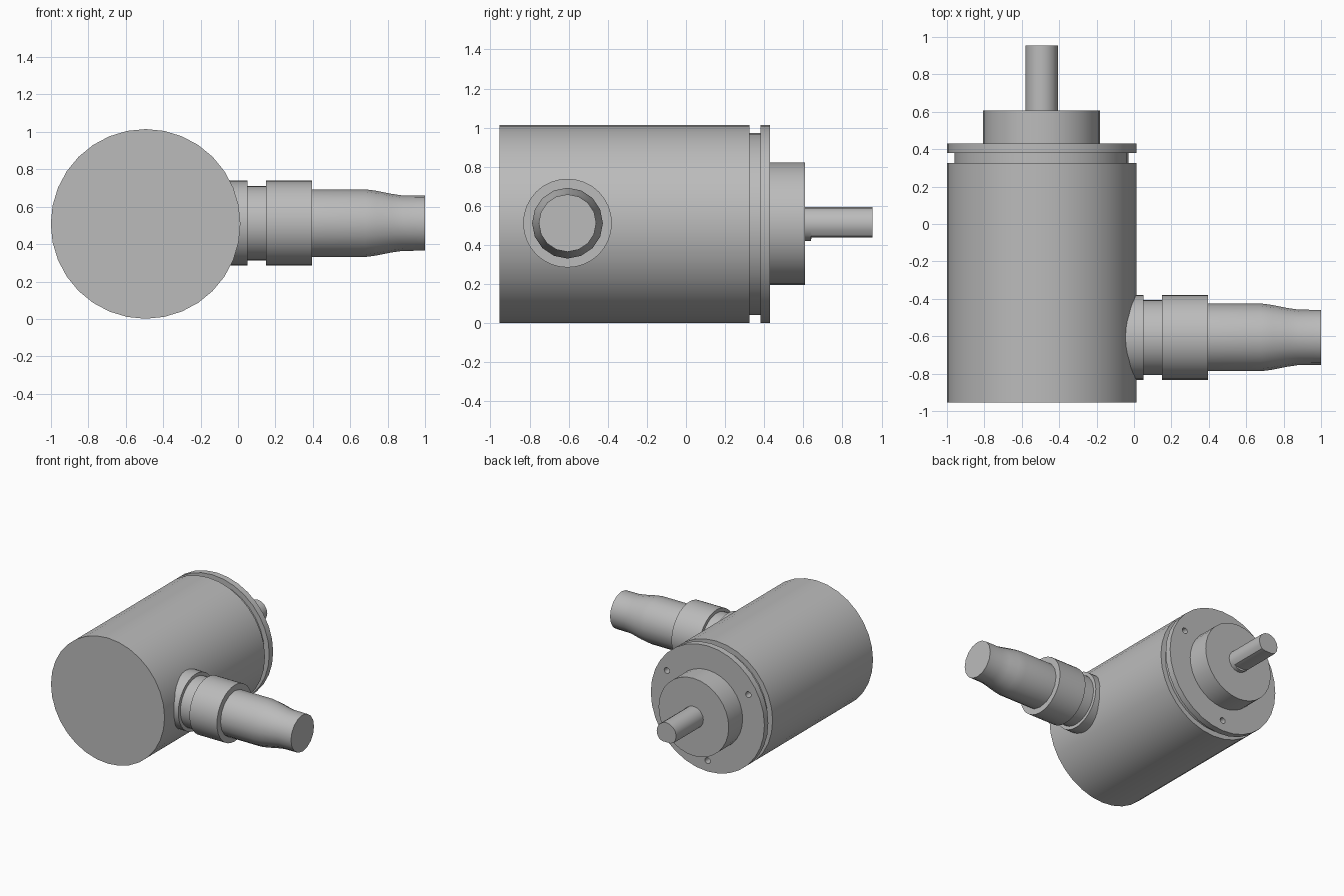
import bpy, bmesh, math
from mathutils import Matrix

cube = bpy.data.objects.get("Cube")
if cube:
    bpy.data.objects.remove(cube)

grey = bpy.data.materials.new("mid grey")
grey.use_nodes = True
colour = (0.5, 0.5, 0.5, 1)
grey.diffuse_color = colour
grey.node_tree.nodes["Principled BSDF"].inputs["Base Color"].default_value = colour

AX, AZ = -0.494, 0.508      # main axis, along y
CABLE_Y, CABLE_Z = -0.606, 0.512   # cable axis, along x
ALONG_Y = Matrix.Translation((AX, 0, AZ)) @ Matrix.Rotation(-math.pi / 2, 4, 'X')
ALONG_X = Matrix.Translation((0, CABLE_Y, CABLE_Z)) @ Matrix.Rotation(math.pi / 2, 4, 'Y')


def turned(name, profile, frame, sides):
    """Closed turned solid from (distance along axis, radius) pairs."""
    bm = bmesh.new()
    rings = []
    for d, r in profile:
        rings.append([bm.verts.new(frame @ Matrix.Rotation(2 * math.pi * i / sides, 4, 'Z')
                                   @ Matrix.Translation((r, 0, d)).to_translation())
                      for i in range(sides)])
    for a, b in zip(rings, rings[1:]):
        for i in range(sides):
            j = (i + 1) % sides
            bm.faces.new((a[i], a[j], b[j], b[i]))
    bm.faces.new(rings[0][::-1])
    bm.faces.new(rings[-1])
    bmesh.ops.recalc_face_normals(bm, faces=bm.faces)
    mesh = bpy.data.meshes.new(name)
    bm.to_mesh(mesh)
    bm.free()
    mesh.materials.append(grey)
    obj = bpy.data.objects.new(name, mesh)
    bpy.context.collection.objects.link(obj)
    return obj


def smooth(obj):
    bpy.ops.object.select_all(action='DESELECT')
    obj.select_set(True)
    bpy.context.view_layer.objects.active = obj
    bpy.ops.object.shade_smooth_by_angle(angle=math.radians(32))


# Housing with a groove, mounting flange and centring boss
R, GROOVE, BOSS = 0.507, 0.465, 0.313
housing = turned("housing", [(-0.955, R), (0.325, R), (0.325, GROOVE), (0.38, GROOVE),
                             (0.38, R), (0.43, R), (0.43, BOSS), (0.608, BOSS)], ALONG_Y, 32)

# Three blind screw holes in the flange
for k in range(3):
    a = math.radians(30 + 120 * k)
    frame = Matrix.Translation((0.42 * math.cos(a), 0, 0.42 * math.sin(a))) @ ALONG_Y
    cutter = turned("screw_hole_cutter", [(0.33, 0.024), (0.5, 0.024)], frame, 12)
    cutter.hide_render = True
    cutter.hide_set(True)
    cut = housing.modifiers.new("screw_hole", 'BOOLEAN')
    cut.operation = 'DIFFERENCE'
    cut.solver = 'EXACT'
    cut.object = cutter
bpy.context.view_layer.objects.active = housing
for cut in list(housing.modifiers):
    bpy.ops.object.modifier_apply(modifier=cut.name)
for obj in list(bpy.data.objects):
    if obj.name.startswith("screw_hole_cutter"):
        bpy.data.objects.remove(obj)
smooth(housing)

# Drive shaft, flattened underneath beyond its root
shaft = turned("drive_shaft", [(0.58, 0.087), (0.64, 0.087), (0.641, 0.087), (0.955, 0.087)],
               ALONG_Y, 16)
for v in shaft.data.vertices:
    if v.co.y > 0.6405:
        v.co.z = max(v.co.z, AZ - 0.07)
smooth(shaft)

# Cable gland: base ring, neck and clamping collar
smooth(turned("cable_gland", [(-0.2, 0.227), (0.05, 0.227), (0.05, 0.2), (0.15, 0.2),
                              (0.15, 0.227), (0.395, 0.227)], ALONG_X, 32))

# Cable sleeve tapering to the cable end
smooth(turned("cable_sleeve", [(0.35, 0.181), (0.68, 0.181), (0.74, 0.173), (0.82, 0.157),
                               (0.88, 0.148), (1.0, 0.147)], ALONG_X, 16))
